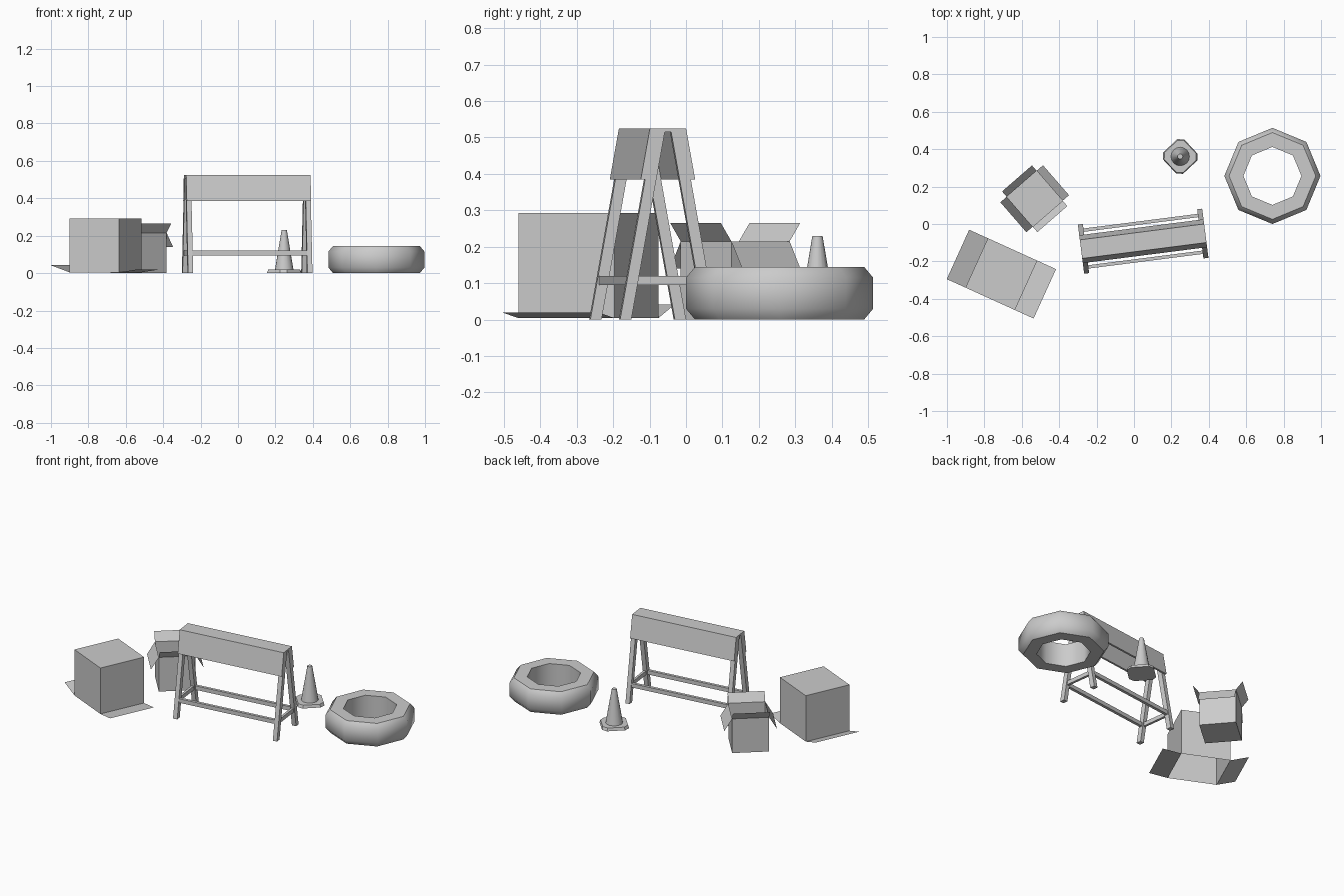
import bpy, bmesh, math
from mathutils import Vector

cube = bpy.data.objects.get("Cube")
if cube:
    bpy.data.objects.remove(cube, do_unlink=True)

grey = bpy.data.materials.new("plain_grey")
grey.use_nodes = True
colour = (0.6, 0.6, 0.6, 1)
grey.diffuse_color = colour
grey.node_tree.nodes["Principled BSDF"].inputs["Base Color"].default_value = colour


def finish(name, bm, loc, turn, smooth=None, recalc=True):
    """Turn a bmesh into a placed, coloured object."""
    if recalc:
        bmesh.ops.recalc_face_normals(bm, faces=bm.faces[:])
    mesh = bpy.data.meshes.new(name)
    bm.to_mesh(mesh)
    bm.free()
    ob = bpy.data.objects.new(name, mesh)
    bpy.context.collection.objects.link(ob)
    ob.location = (loc[0], loc[1], 0)
    ob.rotation_euler.z = math.radians(turn)
    mesh.materials.append(grey)
    if smooth:
        bpy.ops.object.select_all(action='DESELECT')
        ob.select_set(True)
        bpy.context.view_layer.objects.active = ob
        bpy.ops.object.shade_smooth_by_angle(angle=math.radians(smooth))
    return ob


def prism(name, outline, x0, x1, loc, turn):
    """Extrude a y-z outline along x."""
    bm = bmesh.new()
    face = bm.faces.new([bm.verts.new((x0, y, z)) for y, z in outline])
    grown = bmesh.ops.extrude_face_region(bm, geom=[face])["geom"]
    moved = [g for g in grown if isinstance(g, bmesh.types.BMVert)]
    bmesh.ops.translate(bm, vec=(x1 - x0, 0, 0), verts=moved)
    return finish(name, bm, loc, turn)


def lathe(name, profile, sides, loc, turn, smooth, closed=False):
    """Spin an r-z profile around z; closed joins the last ring to the first."""
    bm = bmesh.new()
    rings = []
    for r, z in profile:
        rings.append([bm.verts.new((r * math.cos(math.tau * i / sides),
                                    r * math.sin(math.tau * i / sides), z))
                      for i in range(sides)])
    pairs = list(zip(rings, rings[1:]))
    if closed:
        pairs.append((rings[-1], rings[0]))
    else:
        bm.faces.new(rings[0])
        bm.faces.new(rings[-1])
    for a, b in pairs:
        for i in range(sides):
            j = (i + 1) % sides
            bm.faces.new((a[i], a[j], b[j], b[i]))
    return finish(name, bm, loc, turn, smooth)


def carton(name, half, shut_z, open_z, flaps, loc, turn):
    """Box open at open_z; flaps maps a side number to (outward, rise)."""
    bm = bmesh.new()
    corners = [(half, -half), (half, half), (-half, half), (-half, -half)]
    shut = [bm.verts.new((x, y, shut_z)) for x, y in corners]
    rim = [bm.verts.new((x, y, open_z)) for x, y in corners]
    bm.faces.new(shut)
    for i in range(4):
        j = (i + 1) % 4
        bm.faces.new((shut[i], shut[j], rim[j], rim[i]))
    bmesh.ops.recalc_face_normals(bm, faces=bm.faces[:])
    for side, (out, rise) in flaps.items():
        a, b = rim[side], rim[(side + 1) % 4]
        angle = side * math.pi / 2
        step = Vector((out * math.cos(angle), out * math.sin(angle), rise))
        bm.faces.new((a, b, bm.verts.new(b.co + step), bm.verts.new(a.co + step)))
    return finish(name, bm, loc, turn, recalc=False)


# Cartons: a large one upside down, a small one standing open
carton("large_carton", 0.145, 0.293, 0.004,
       {0: (0.11, 0.016), 2: (0.11, 0.038)}, (-0.709, -0.268), -24.4)
carton("small_carton", 0.106, 0, 0.215,
       {0: (0.045, -0.075), 1: (0.038, 0.05),
        2: (0.045, -0.075), 3: (0.038, 0.05)}, (-0.531, 0.135), 41)

# Tyre
lathe("tyre", [(0.155, 0), (0.232, 0), (0.257, 0.03), (0.257, 0.115),
               (0.232, 0.145), (0.155, 0.145)], 8, (0.74, 0.257), 0, 47, closed=True)

# Traffic cone with a chamfered square foot
CONE = (0.247, 0.361)
lathe("cone_body", [(0.05, 0.015), (0.014, 0.23)], 16, CONE, 0, 40)
bm = bmesh.new()
bmesh.ops.create_cube(bm, size=1)
for v in bm.verts:
    spread = 0.146 if v.co.z > 0 else 0.156
    v.co = (v.co.x * spread, v.co.y * spread, 0.018 if v.co.z > 0 else 0)
upright = [e for e in bm.edges if abs(e.verts[0].co.z - e.verts[1].co.z) > 0.01]
bmesh.ops.bevel(bm, geom=upright, offset=0.025, segments=1, affect='EDGES')
finish("cone_foot", bm, CONE, 43)

# Road barrier: two A-frames, two sloping boards, top plate and braces
BARRIER, TURN = (0.049, -0.092), 7.3
END, LEG, TOP, SLOPE = 0.335, 0.027, 0.525, 0.18


def outer(z):
    """Outer face of the legs at a height."""
    return 0.038 + SLOPE * (TOP - z)


for side, label in ((-1, "front"), (1, "back")):
    leg = [(side * (outer(z) - inset), z)
           for z, inset in ((0, 0), (TOP, 0), (TOP, 0.031), (0, 0.031))]
    for x, end in ((-END, "right"), (END - LEG, "left")):
        prism(f"{label}_{end}_leg", leg, x, x + LEG, BARRIER, TURN)
    board = [(side * (outer(z) + depth), z)
             for z, depth in ((0.385, 0), (0.385, 0.012), (TOP, 0.012), (TOP, 0))]
    prism(f"{label}_board", board, -END, END, BARRIER, TURN)
    bar = [(side * y, z) for y, z in ((0.09, 0.095), (0.108, 0.095),
                                      (0.108, 0.12), (0.09, 0.12))]
    prism(f"{label}_long_brace", bar, -END + LEG / 2, END - LEG / 2, BARRIER, TURN)

plate = [(-0.04, 0.515), (0.04, 0.515), (0.04, TOP), (-0.04, TOP)]
prism("top_plate", plate, -END, END, BARRIER, TURN)
brace = [(-0.1, 0.095), (0.1, 0.095), (0.1, 0.12), (-0.1, 0.12)]
for x, end in ((-END + 0.006, "right"), (END - 0.021, "left")):
    prism(f"{end}_end_brace", brace, x, x + 0.015, BARRIER, TURN)
